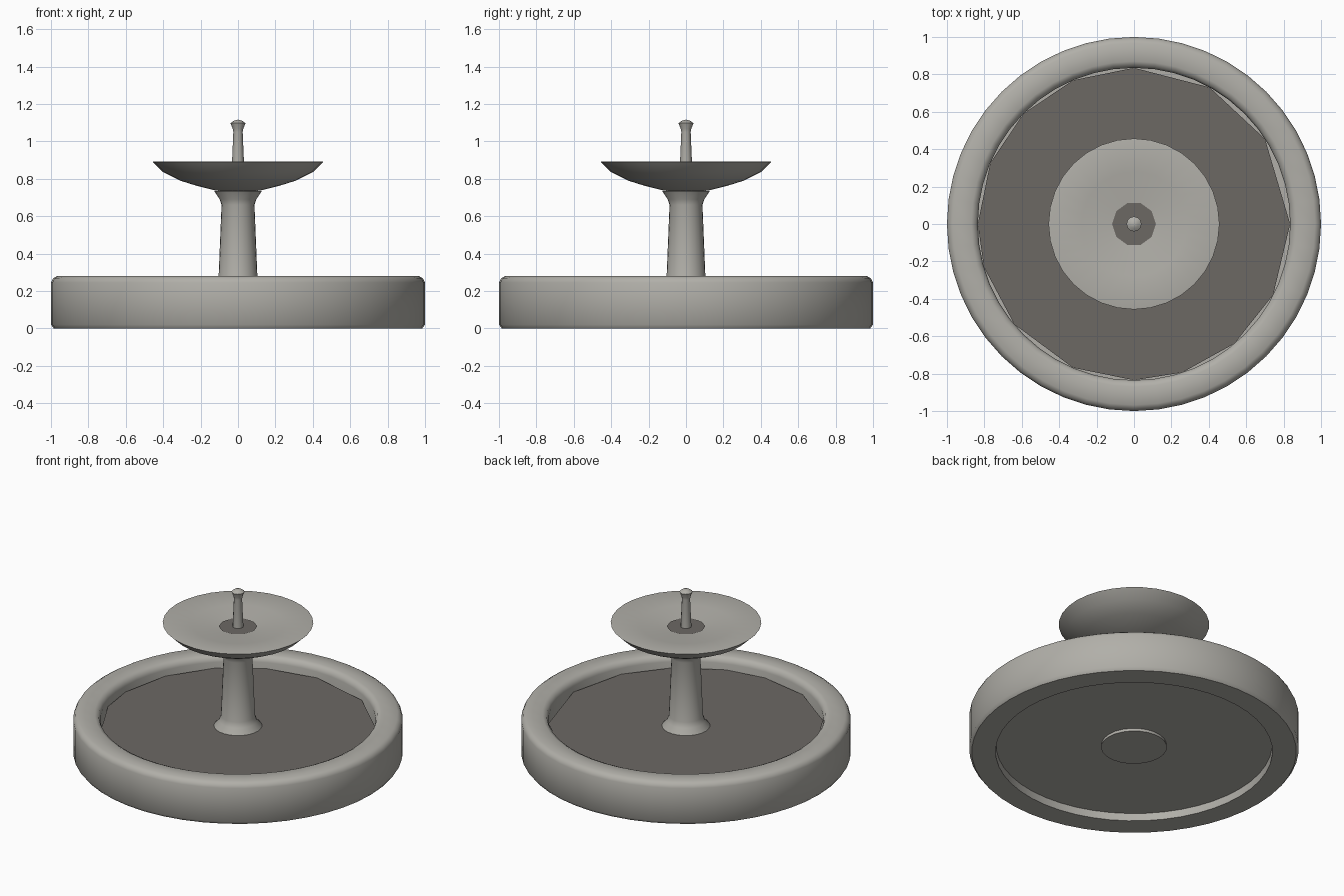
import bpy
import bmesh
import math

if "Cube" in bpy.data.objects:
    bpy.data.objects.remove(bpy.data.objects["Cube"])


def material(name, rgb):
    m = bpy.data.materials.new(name)
    m.diffuse_color = (*rgb, 1.0)
    m.use_nodes = True
    m.node_tree.nodes["Principled BSDF"].inputs["Base Color"].default_value = m.diffuse_color
    return m


STONE = material("grey stone", (0.44, 0.43, 0.395))
WATER = material("dark water", (0.15, 0.138, 0.127))


def finish(name, bm, mat, angle=None):
    """Turn a bmesh into a named, coloured object."""
    bmesh.ops.recalc_face_normals(bm, faces=bm.faces)
    mesh = bpy.data.meshes.new(name)
    bm.to_mesh(mesh)
    bm.free()
    mesh.materials.append(mat)
    obj = bpy.data.objects.new(name, mesh)
    bpy.context.collection.objects.link(obj)
    if angle:
        bpy.ops.object.select_all(action="DESELECT")
        obj.select_set(True)
        bpy.context.view_layer.objects.active = obj
        bpy.ops.object.shade_smooth_by_angle(angle=math.radians(angle))
    return obj


def lathe(name, profile, sides, mat, closed=False, angle=50):
    """Revolve (radius, height) points around z."""
    bm = bmesh.new()
    pts = [bm.verts.new((r, 0, z)) for r, z in profile]
    edges = [bm.edges.new(p) for p in zip(pts, pts[1:])]
    if closed:
        edges.append(bm.edges.new((pts[-1], pts[0])))
    bmesh.ops.spin(bm, geom=pts + edges, cent=(0, 0, 0), axis=(0, 0, 1),
                   angle=math.tau, steps=sides, use_duplicate=False)
    bmesh.ops.remove_doubles(bm, verts=bm.verts, dist=0.0005)
    return finish(name, bm, mat, angle)


def water_sheet(name, radius, z, degrees):
    """Flat polygon of water with corners at the given angles."""
    bm = bmesh.new()
    bm.faces.new([bm.verts.new((radius * math.cos(math.radians(a)),
                                radius * math.sin(math.radians(a)), z))
                  for a in degrees])
    return finish(name, bm, WATER)


# Basin: bevelled ring wall and a raised floor
lathe("basin_wall", [(0.84, 0), (0.985, 0), (1, 0.02), (1, 0.245),
                     (0.99, 0.266), (0.968, 0.28), (0.87, 0.28),
                     (0.845, 0.268), (0.835, 0.24)],
      48, STONE, closed=True)
lathe("basin_floor", [(0, 0.05), (0.838, 0.05), (0.838, 0.08), (0, 0.08)],
      48, STONE)

# Pool surface, with an uneven low-poly outline
water_sheet("pool_water", 0.835, 0.20,
            [0, 33, 61, 90, 113, 135, 157, 180, 196, 220, 247, 270, 288, 310, 333])

# Column with flared foot and neck
lathe("pedestal", [(0, 0.03), (0.2, 0.03), (0.19, 0.1), (0.146, 0.2),
                   (0.115, 0.235), (0.104, 0.27), (0.088, 0.66),
                   (0.098, 0.69), (0.128, 0.735), (0, 0.74)],
      24, STONE)

# Shallow upper bowl and its small pool
lathe("upper_bowl", [(0, 0.73), (0.125, 0.738), (0.22, 0.762), (0.31, 0.79),
                     (0.40, 0.835), (0.457, 0.89), (0.45, 0.892),
                     (0.28, 0.877), (0.12, 0.86), (0, 0.85)],
      32, STONE)
water_sheet("bowl_water", 0.117, 0.864, range(0, 360, 36))

# Nozzle with a flared tip
lathe("nozzle", [(0, 0.84), (0.034, 0.84), (0.025, 1.05), (0.028, 1.067),
                 (0.04, 1.097), (0.022, 1.11), (0, 1.116)],
      12, STONE)
